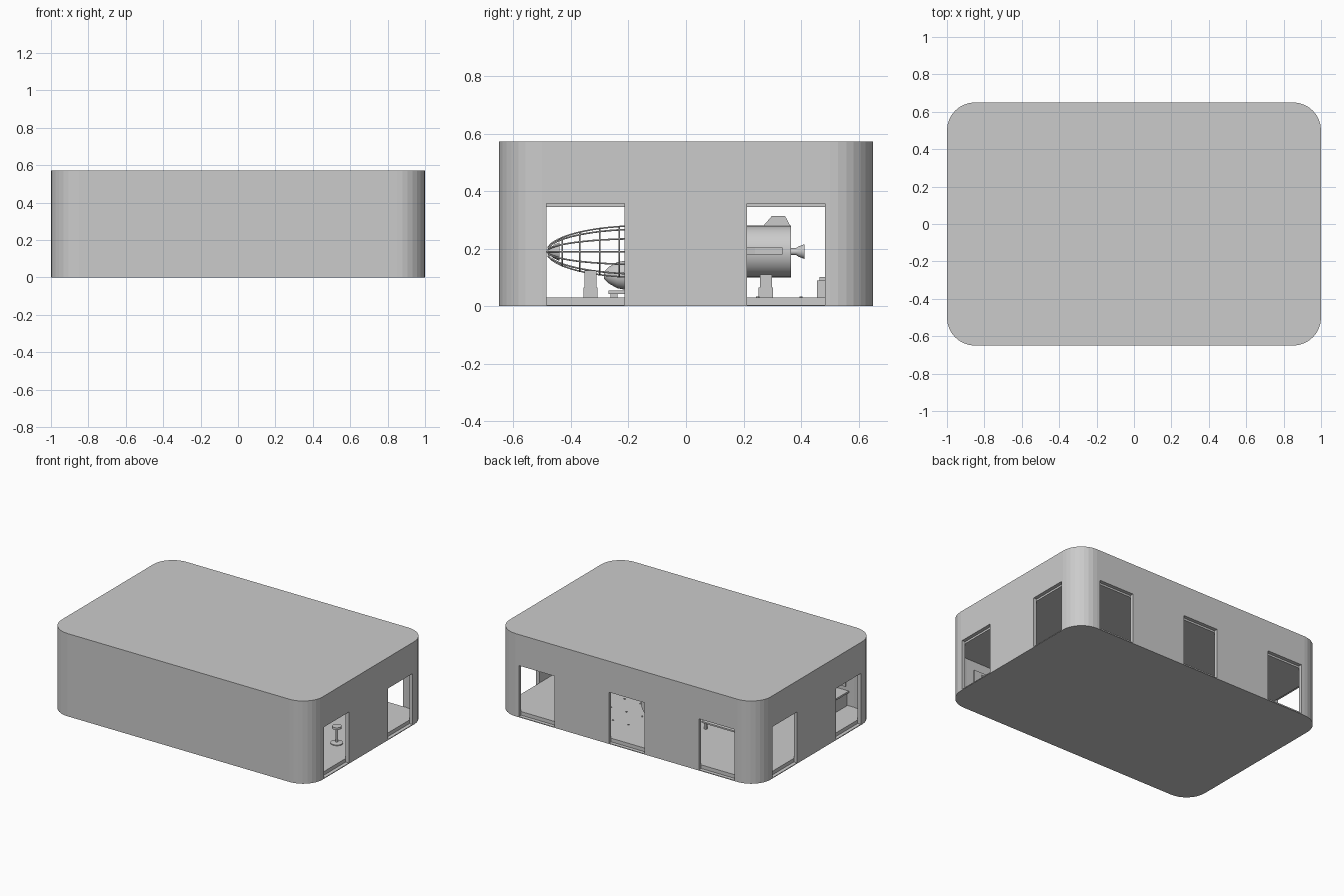
import bpy, bmesh, math
from mathutils import Vector

if "Cube" in bpy.data.objects:
    bpy.data.objects.remove(bpy.data.objects["Cube"])


def finish(name, bm, smooth=False):
    bmesh.ops.recalc_face_normals(bm, faces=bm.faces)
    me = bpy.data.meshes.new(name)
    bm.to_mesh(me)
    bm.free()
    ob = bpy.data.objects.new(name, me)
    bpy.context.collection.objects.link(ob)
    if smooth:
        bpy.ops.object.select_all(action='DESELECT')
        ob.select_set(True)
        bpy.context.view_layer.objects.active = ob
        bpy.ops.object.shade_smooth_by_angle(angle=math.radians(35))
    return ob


def prism(name, pts, vec):
    bm = bmesh.new()
    f = bm.faces.new([bm.verts.new(p) for p in pts])
    r = bmesh.ops.extrude_face_region(bm, geom=[f])
    bmesh.ops.translate(bm, vec=vec,
                        verts=[v for v in r['geom'] if isinstance(v, bmesh.types.BMVert)])
    return finish(name, bm)


def box(name, x0, x1, y0, y1, z0, z1):
    return prism(name, [(x0, y0, z0), (x1, y0, z0), (x1, y1, z0), (x0, y1, z0)], (0, 0, z1 - z0))


def rounded(name, hx, hy, r, z0, z1, seg=8):
    pts = []
    for i, (sx, sy) in enumerate([(1, 1), (-1, 1), (-1, -1), (1, -1)]):
        for k in range(seg + 1):
            a = math.pi / 2 * (i + k / seg)
            pts.append((sx * (hx - r) + r * math.cos(a), sy * (hy - r) + r * math.sin(a), z0))
    return prism(name, pts, (0, 0, z1 - z0))


def lathe(name, prof, loc, axis='Y', seg=32):
    """Spin (radius, distance) pairs about the y or z axis through loc."""
    bm = bmesh.new()
    rings = []
    for r, d in prof:
        ring = []
        for k in range(seg):
            a = 2 * math.pi * k / seg
            u, v = r * math.cos(a), r * math.sin(a)
            p = (u, d, v) if axis == 'Y' else (u, v, d)
            ring.append(bm.verts.new(Vector(p) + Vector(loc)))
        rings.append(ring)
    for a, b in zip(rings, rings[1:]):
        for k in range(seg):
            bm.faces.new([a[k], a[(k + 1) % seg], b[(k + 1) % seg], b[k]])
    bm.faces.new(rings[0])
    bm.faces.new(rings[-1])
    return finish(name, bm, True)


def tubes(name, paths, bevel):
    cu = bpy.data.curves.new(name, 'CURVE')
    cu.dimensions = '3D'
    cu.bevel_depth = bevel
    cu.bevel_resolution = 1
    for pts, closed in paths:
        sp = cu.splines.new('POLY')
        sp.points.add(len(pts) - 1)
        for p, c in zip(sp.points, pts):
            p.co = (*c, 1)
        sp.use_cyclic_u = closed
    ob = bpy.data.objects.new(name, cu)
    bpy.context.collection.objects.link(ob)
    return ob


# hall shell: rounded block, hollowed, with window openings on three sides
T = 0.025
hall = rounded('hall_shell', 1, 0.65, 0.15, 0, 0.573)
cutters = [rounded('room_cutter', 1 - T, 0.65 - T, 0.15 - T, 0.03, 0.345)]
for s in (-1, 1):
    for y in (-0.35, 0.348):
        xs = sorted((s * (1 - T), s * 1.1))
        cutters.append(box('side_window_cutter', *xs, y - 0.136, y + 0.136, 0.005, 0.358))
for x in (-0.69, 0, 0.69):
    cutters.append(box('back_window_cutter', x - 0.136, x + 0.136, 0.65 - T, 0.75, 0.005, 0.358))
bpy.context.view_layer.objects.active = hall
for c in cutters:
    m = hall.modifiers.new('cut', 'BOOLEAN')
    m.operation = 'DIFFERENCE'
    m.solver = 'EXACT'
    m.object = c
    bpy.ops.object.modifier_apply(modifier=m.name)
    bpy.data.objects.remove(c, do_unlink=True)

# unfinished rocket lying along y: tail body, nozzle, tip and fins
CZ, R = 0.19, 0.09
lathe('rocket_body', [(R, 0.05), (R, 0.365)], (0, 0, CZ))
lathe('rocket_nozzle', [(0.012, 0.36), (0.012, 0.383), (0.018, 0.392), (0.026, 0.413), (0.01, 0.4)], (0, 0, CZ))
lathe('rocket_tip', [(0.002, -0.485), (0.012, -0.475), (0.024, -0.458), (0.032, -0.44)], (0, 0, CZ))
prism('top_fin', [(-0.005, 0.265, 0.275), (-0.005, 0.365, 0.275), (-0.005, 0.345, 0.313),
                  (-0.005, 0.298, 0.313)], (0.01, 0, 0))
for s in (-1, 1):
    prism('side_fin', [(s * 0.085, 0.16, 0.18), (s * 0.085, 0.335, 0.18), (s * 0.135, 0.335, 0.18),
                       (s * 0.135, 0.24, 0.18)], (0, 0, 0.025))


# open nose framework of stringers and hoops
def nose_r(y):
    return R * math.sqrt(max(0, 1 - ((-0.15 - y) / 0.335) ** 2)) if y < -0.15 else R


frame = []
ys = [-0.48 + 0.53 * (i / 18) ** 1.3 for i in range(19)]
for k in range(12):
    a = 2 * math.pi * k / 12
    frame.append(([(nose_r(y) * math.cos(a), y, CZ + nose_r(y) * math.sin(a)) for y in ys], False))
for y in (-0.43, -0.37, -0.30, -0.232, -0.16, -0.09, -0.02):
    frame.append(([(nose_r(y) * math.cos(a * math.pi / 16), y, CZ + nose_r(y) * math.sin(a * math.pi / 16))
                   for a in range(32)], True))
tubes('nose_frame', frame, 0.003)

# cradles
for y, top in ((-0.332, 0.125), (0.278, 0.11)):
    box('cradle_base', -0.1, 0.1, y - 0.025, y + 0.025, 0.03, 0.065)
    for s in (-1, 1):
        xs = sorted((s * 0.045, s * 0.095))
        box('cradle_arm', *xs, y - 0.021, y + 0.021, 0.06, top)

# engine pod on a trolley
lathe('engine_pod', [(0.012, -0.285), (0.028, -0.27), (0.045, -0.24), (0.053, -0.2), (0.053, -0.08),
                     (0.03, -0.05), (0.045, -0.02)], (-0.42, 0, 0.108))
box('trolley', -0.47, -0.37, -0.27, -0.03, 0.043, 0.055)
for x in (-0.455, -0.385):
    for y in (-0.25, -0.05):
        box('trolley_wheel', x - 0.008, x + 0.008, y - 0.012, y + 0.012, 0.03, 0.045)

# central parts table
box('parts_table_top', -0.6, -0.25, 0.02, 0.19, 0.075, 0.085)
for x in (-0.58, -0.27):
    for y in (0.04, 0.17):
        box('parts_table_leg', x - 0.008, x + 0.008, y - 0.008, y + 0.008, 0.03, 0.075)
for i in range(4):
    x = -0.55 + 0.08 * i
    lathe('table_part', [(0.022, 0.085), (0.022, 0.1), (0.009, 0.105), (0.009, 0.13)],
          (x, 0.1, 0), 'Z', 16)

# workbenches along the front wall, with pegs and bottles
for x in (-0.55, 0.55):
    box('workbench', x - 0.25, x + 0.25, -0.62, -0.5, 0.03, 0.12)
    box('workbench_top', x - 0.26, x + 0.26, -0.625, -0.49, 0.12, 0.132)
    box('tool_board', x - 0.24, x + 0.24, -0.625, -0.615, 0.16, 0.28)
    for k in range(5):
        box('hanging_tool', x - 0.19 + 0.09 * k, x - 0.175 + 0.09 * k, -0.615, -0.607, 0.18, 0.26)
    lathe('bottle', [(0.02, 0.132), (0.02, 0.17), (0.009, 0.185), (0.009, 0.205)],
          (x + 0.1, -0.555, 0), 'Z', 16)

# crates beside the back wall, tool stand and floor bolts
box('back_crate', -0.42, -0.24, 0.455, 0.6, 0.03, 0.09)
box('back_crate_lid', -0.4, -0.26, 0.465, 0.59, 0.09, 0.102)
lathe('tool_stand', [(0.04, 0.03), (0.04, 0.036), (0.008, 0.04), (0.008, 0.13), (0.03, 0.135), (0.03, 0.15)],
      (0.8, -0.06, 0), 'Z', 16)
for x in (0.16, 0.28, 0.4):
    for y in (0.1, 0.25, 0.4):
        lathe('floor_bolt', [(0.006, 0.03), (0.006, 0.034)], (x, y, 0), 'Z', 8)
